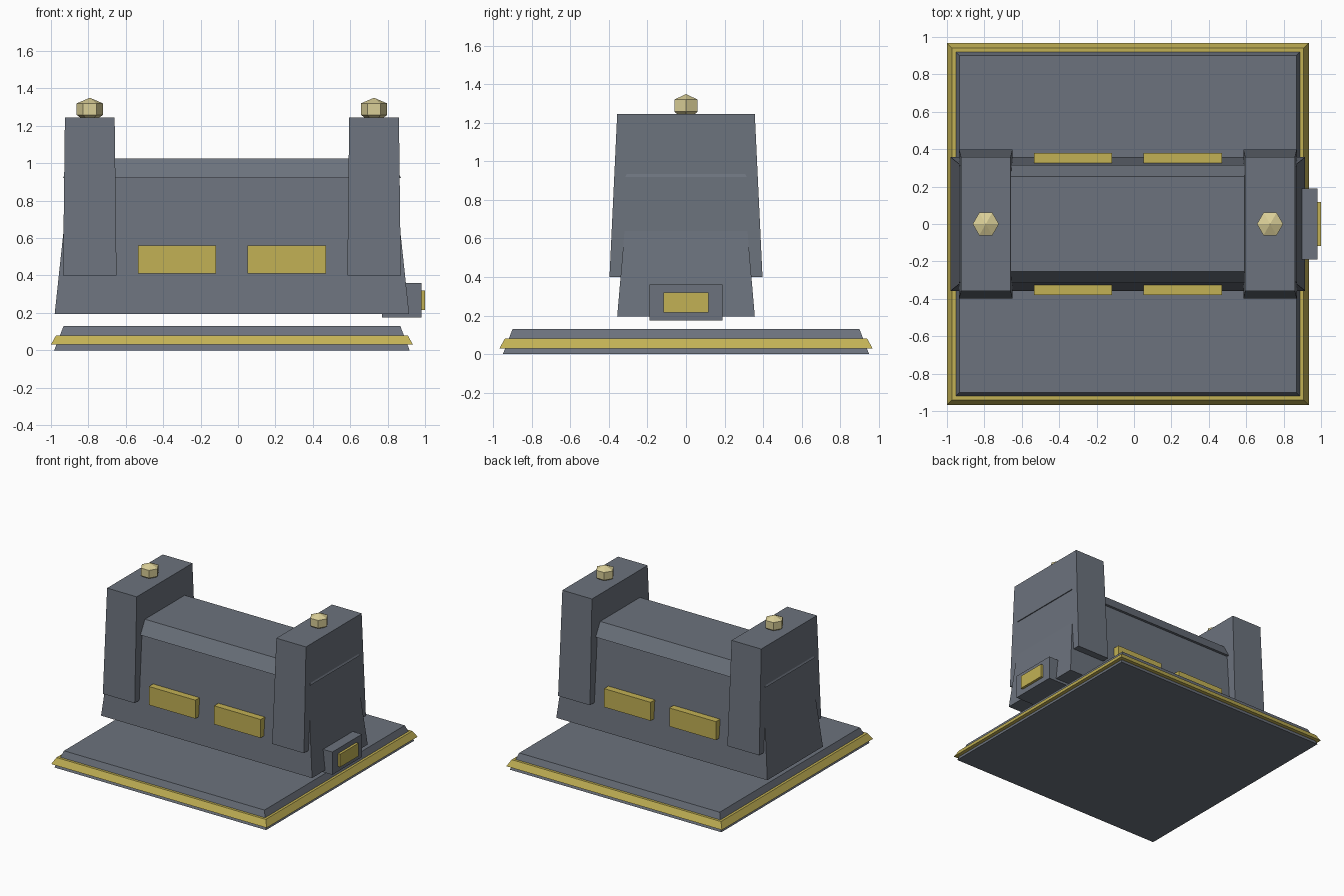
import bpy
import bmesh
import math
from mathutils import Matrix

if "Cube" in bpy.data.objects:
    bpy.data.objects.remove(bpy.data.objects["Cube"])

CX = -0.0325  # centre of everything except the end plaque


def material(name, color):
    mat = bpy.data.materials.new(name)
    mat.use_nodes = True
    mat.diffuse_color = (*color, 1)
    mat.node_tree.nodes["Principled BSDF"].inputs["Base Color"].default_value = (*color, 1)
    return mat


stone = material("slate grey", (0.15, 0.17, 0.205))
gold = material("old gold", (0.54, 0.44, 0.09))
pale = material("pale gold", (0.70, 0.62, 0.31))


def finish(name, bm, mat):
    bmesh.ops.recalc_face_normals(bm, faces=bm.faces)
    mesh = bpy.data.meshes.new(name)
    bm.to_mesh(mesh)
    bm.free()
    mesh.materials.append(mat)
    obj = bpy.data.objects.new(name, mesh)
    bpy.context.collection.objects.link(obj)
    return obj


def tapered(name, mat, x, y, z0, z1, bottom, top):
    """Four-sided block with half sizes given for its bottom and top."""
    bm = bmesh.new()
    bmesh.ops.create_cube(bm, size=2)
    for v in bm.verts:
        hx, hy = top if v.co.z > 0 else bottom
        v.co = (x + v.co.x * hx, y + v.co.y * hy, z1 if v.co.z > 0 else z0)
    return finish(name, bm, mat)


def finial(name, mat, x, rings):
    """Six-sided knob lofted through (radius, height) rings to a point."""
    bm = bmesh.new()
    loops = []
    for r, z in rings:
        loops.append([bm.verts.new((x + r * math.cos(i * math.pi / 3),
                                    r * math.sin(i * math.pi / 3), z)) for i in range(6)])
    bm.faces.new(loops[0])
    for a, b in zip(loops, loops[1:]):
        for i in range(6):
            j = (i + 1) % 6
            bm.faces.new((a[i], a[j], b[j], b[i]))
    tip = bm.verts.new((x, 0, 1.35))
    for i in range(6):
        bm.faces.new((loops[-1][i], loops[-1][(i + 1) % 6], tip))
    return finish(name, bm, mat)


# Base slab with gold trim
tapered("base_slab", stone, CX, 0, 0, 0.13, (0.95, 0.95), (0.90, 0.90))
tapered("base_trim", gold, CX, 0, 0.03, 0.08, (0.968, 0.968), (0.94, 0.94))

# Floating body and its slightly overhanging lid
tapered("body", stone, CX, 0, 0.195, 0.92, (0.9475, 0.357), (0.87, 0.295))
tapered("body_lid", stone, CX, 0, 0.92, 1.025, (0.904, 0.315), (0.85, 0.255))

# End pillars with knobs
for side, sign in (("right", -1), ("left", 1)):
    px = CX + sign * 0.76
    tapered(side + "_pillar", stone, px, 0, 0.4, 1.245, (0.143, 0.397), (0.133, 0.357))
    finial(side + "_finial", pale, px, [(0.045, 1.24), (0.07, 1.258), (0.07, 1.32)])

# Gold panels on both long sides
for face, sy in (("front", -1), ("back", 1)):
    for side, sx in (("right", -1), ("left", 1)):
        tapered(face + "_" + side + "_panel", gold, CX + sx * 0.293, sy * 0.35,
                0.41, 0.56, (0.209, 0.03), (0.209, 0.03))

# End plaque
tapered("plaque_block", stone, 0.875, 0, 0.175, 0.36, (0.105, 0.19), (0.105, 0.19))
tapered("plaque_plate", gold, 0.98, 0, 0.215, 0.32, (0.02, 0.117), (0.02, 0.117))
